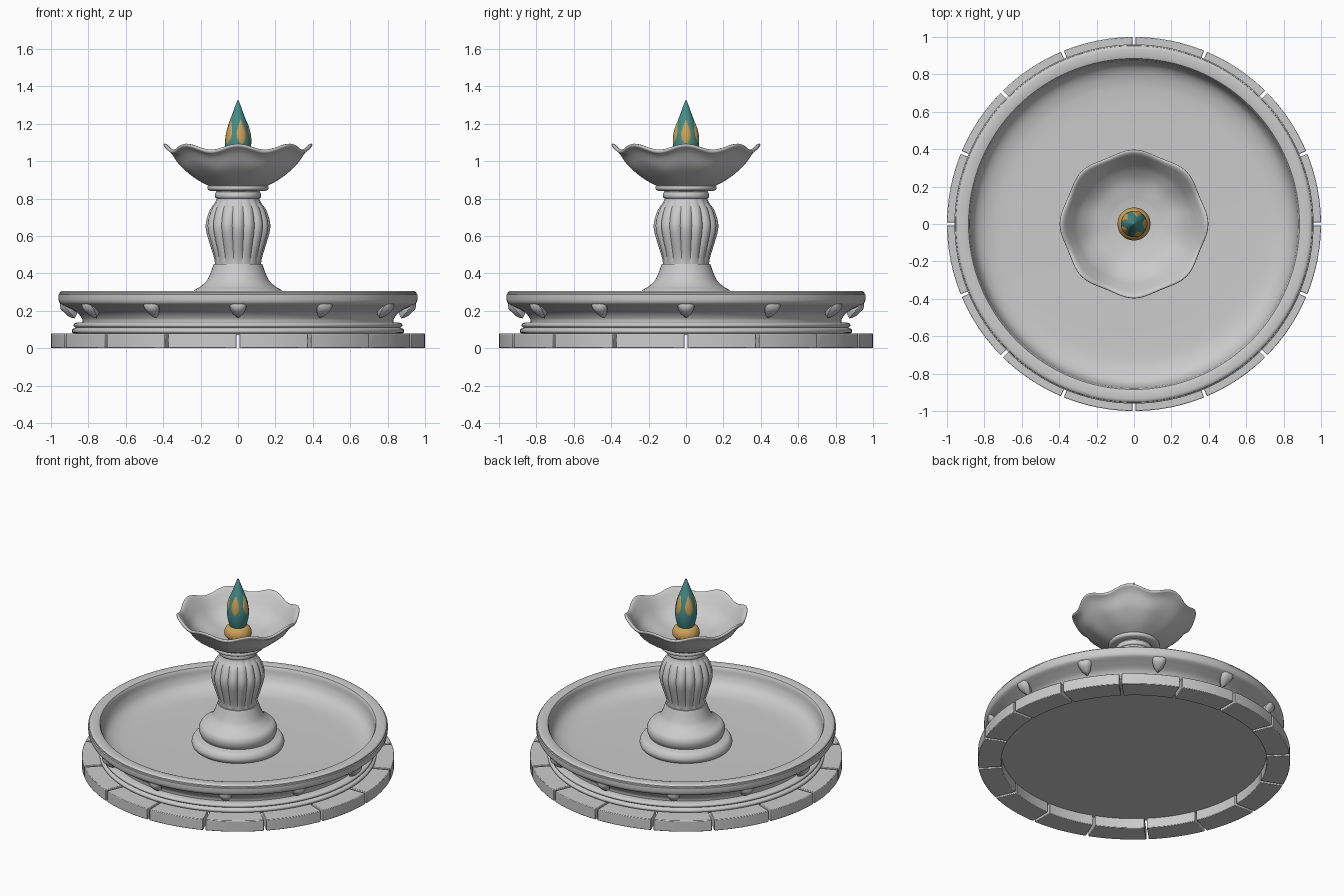
import bpy, bmesh
from math import sin, cos, pi, tau, radians
from mathutils import Vector

if "Cube" in bpy.data.objects:
    bpy.data.objects.remove(bpy.data.objects["Cube"])


def material(name, color):
    m = bpy.data.materials.new(name)
    m.diffuse_color = color
    m.use_nodes = True
    m.node_tree.nodes["Principled BSDF"].inputs["Base Color"].default_value = m.diffuse_color
    return m


TEAL = material("teal", (0.06, 0.27, 0.25, 1))
GOLD = material("gold", (0.60, 0.36, 0.10, 1))


def finish(name, bm, mat=None, angle=35):
    bmesh.ops.remove_doubles(bm, verts=bm.verts, dist=1e-5)
    bmesh.ops.recalc_face_normals(bm, faces=bm.faces)
    me = bpy.data.meshes.new(name)
    bm.to_mesh(me)
    bm.free()
    ob = bpy.data.objects.new(name, me)
    bpy.context.collection.objects.link(ob)
    if mat:
        me.materials.append(mat)
    bpy.ops.object.select_all(action='DESELECT')
    ob.select_set(True)
    bpy.context.view_layer.objects.active = ob
    bpy.ops.object.shade_smooth_by_angle(angle=radians(angle))
    return ob


def curve(pts, n=5):
    """Catmull-Rom smoothing of a profile."""
    p = [Vector(q) for q in pts]
    p = [2 * p[0] - p[1]] + p + [2 * p[-1] - p[-2]]
    out = []
    for a, b, c, d in zip(p, p[1:], p[2:], p[3:]):
        for i in range(n):
            t = i / n
            out.append(0.5 * (2 * b + (c - a) * t + (2 * a - 5 * b + 4 * c - d) * t * t
                              + (3 * b - a - 3 * c + d) * t ** 3))
    return [(max(v.x, 0), v.y) for v in out] + [tuple(pts[-1])]


def lathe(name, profile, seg=96, mat=None, shape=lambda r, z, a: (r, z)):
    bm = bmesh.new()
    rings = []
    for r, z in profile:
        ring = []
        for i in range(seg):
            a = tau * i / seg
            rr, zz = shape(r, z, a)
            ring.append(bm.verts.new((rr * cos(a), rr * sin(a), zz)))
        rings.append(ring)
    for lo, hi in zip(rings, rings[1:]):
        for i in range(seg):
            j = (i + 1) % seg
            bm.faces.new((lo[i], lo[j], hi[j], hi[i]))
    bmesh.ops.dissolve_degenerate(bm, dist=1e-6, edges=bm.edges)
    return finish(name, bm, mat)


# Ring of paving stones with narrow gaps
def paving_stone(k, n=16, r0=0.85, r1=1.0, h=0.078, gap=0.008, steps=6):
    bm = bmesh.new()
    cols = []
    for i in range(steps + 1):
        col = []
        for r, z in ((r0, 0), (r1, 0), (r1, h), (r0, h)):
            g = gap / r
            a = tau * k / n + g + (tau / n - 2 * g) * i / steps
            col.append(bm.verts.new((r * cos(a), r * sin(a), z)))
        cols.append(col)
    for a, b in zip(cols, cols[1:]):
        for i in range(4):
            j = (i + 1) % 4
            bm.faces.new((a[i], a[j], b[j], b[i]))
    bm.faces.new(cols[0])
    bm.faces.new(cols[-1])
    ob = finish(f"paving_stone_{k}", bm)
    bev = ob.modifiers.new("bevel", 'BEVEL')
    bev.width, bev.segments, bev.limit_method = 0.004, 2, 'ANGLE'


for k in range(16):
    paving_stone(k)

# Large basin: stepped foot, flared wall, rolled rim, shallow floor
foot = [(0, 0.07), (0.875, 0.07)] + curve([(0.875, 0.078), (0.887, 0.085), (0.887, 0.1),
                                         (0.872, 0.108)], 3)
foot += curve([(0.868, 0.11), (0.878, 0.118), (0.877, 0.13), (0.865, 0.136)], 3)
wall = curve([(0.83, 0.138), (0.835, 0.16), (0.86, 0.19), (0.905, 0.215), (0.945, 0.235),
              (0.957, 0.25), (0.96, 0.27), (0.96, 0.287)])
rim = [(0.954, 0.29), (0.953, 0.298), (0.946, 0.305), (0.935, 0.307), (0.9, 0.307), (0.885, 0.302)]
inside = curve([(0.878, 0.29), (0.868, 0.24), (0.84, 0.195), (0.78, 0.165), (0.68, 0.152), (0.4, 0.147)])
lathe("basin", foot + wall + rim + inside + [(0, 0.147)], 128)


# Shield studs around the basin wall
def shield_stud(k):
    bm = bmesh.new()
    axis_top, axis_low = Vector((0.952, 0, 0.238)), Vector((0.872, 0, 0.16))
    half = [(0, 0.03), (0.35, 0), (0.75, 0.03), (1, 0.13), (0.93, 0.38), (0.6, 0.72), (0, 1)]
    outline = half + [(-u, v) for u, v in half[-2:0:-1]]

    def point(u, v, scale, out):
        v = 0.4 + (v - 0.4) * scale
        p = axis_top.lerp(axis_low, v)
        return p + Vector((out * 0.7 - 0.008 * (u * scale) ** 2, u * 0.045 * scale, -out * 0.7))

    loops = [[bm.verts.new(point(u, v, s, o)) for u, v in outline]
             for s, o in ((0.85, -0.03), (1, 0), (0.8, 0.011), (0.4, 0.019))]
    n = len(outline)
    for lo, hi in zip(loops, loops[1:]):
        for i in range(n):
            bm.faces.new((lo[i], lo[(i + 1) % n], hi[(i + 1) % n], hi[i]))
    bm.faces.new(loops[0])
    bm.faces.new(loops[-1])
    ob = finish(f"shield_stud_{k}", bm, angle=40)
    ob.rotation_euler.z = tau * k / 12


for k in range(12):
    shield_stud(k)

# Pedestal foot: torus and ogee
foot = curve([(0.27, 0.14), (0.292, 0.16), (0.296, 0.185), (0.28, 0.212), (0.25, 0.222)])
ogee = curve([(0.235, 0.225), (0.247, 0.25), (0.249, 0.28), (0.235, 0.308), (0.2, 0.33),
              (0.168, 0.36), (0.148, 0.4), (0.13, 0.45)])
lathe("pedestal_foot", [(0, 0.14)] + foot + ogee + [(0, 0.45)])


# Fluted baluster
def flutes(r, z, a):
    fade = max(0, sin(pi * min(max((z - 0.45) / 0.35, 0), 1))) ** 0.6
    return r * (1 - 0.09 * fade * (1 - abs(cos(8 * a)) ** 0.8)), z


lathe("fluted_column", curve([(0.122, 0.445), (0.13, 0.49), (0.152, 0.56), (0.171, 0.63),
                              (0.17, 0.68), (0.15, 0.74), (0.122, 0.78), (0.112, 0.805)]), 128, shape=flutes)

# Collar below the upper bowl
collar = curve([(0.11, 0.8), (0.122, 0.806), (0.123, 0.825), (0.116, 0.836)], 3)
collar += curve([(0.118, 0.84), (0.15, 0.842), (0.163, 0.852), (0.16, 0.868), (0.14, 0.872)], 3)
lathe("collar", [(0, 0.8)] + collar + [(0, 0.872)], 64)


# Upper bowl with an eight-lobed wavy rim
def lobes(r, z, a):
    w = (max(r - 0.12, 0) / 0.27) ** 2 * cos(8 * a)
    return r * (1 + 0.022 * w), z + 0.017 * w


outer = curve([(0.13, 0.862), (0.165, 0.872), (0.235, 0.91), (0.305, 0.967), (0.35, 1.028),
               (0.372, 1.05), (0.387, 1.062), (0.388, 1.074), (0.378, 1.077), (0.362, 1.065),
               (0.335, 1.03), (0.29, 0.975), (0.22, 0.928), (0.12, 0.903)])
lathe("upper_bowl", [(0, 0.862)] + outer + [(0, 0.9)], 128, shape=lobes)

# Gold cushion and teal flame-shaped finial
lathe("finial_cushion", curve([(0, 0.895), (0.05, 0.9), (0.082, 0.925), (0.088, 0.95), (0.078, 0.978),
                               (0.055, 0.995), (0, 1.0)]), 48, GOLD)
drop = curve([(0, 0.975), (0.045, 0.985), (0.063, 1.03), (0.07, 1.08), (0.067, 1.13), (0.053, 1.19),
              (0.033, 1.245), (0.013, 1.3), (0, 1.33)])
lathe("finial_drop", drop, 48, TEAL)


# Gold leaf inlays following the drop surface
def radius_at(z):
    for (r0, z0), (r1, z1) in zip(drop, drop[1:]):
        if z0 <= z <= z1:
            return r0 + (r1 - r0) * (z - z0) / (z1 - z0)
    return 0


def leaf(k):
    bm = bmesh.new()
    rows = []
    for i in range(13):
        t = i / 12
        z = 1.09 + 0.135 * t
        width = 0.42 * sin(pi * t ** 0.8) + 0.005
        row = []
        for j in range(-4, 5):
            a = tau * k / 5 + width * j / 4
            r = radius_at(z) + 0.004 * (1 - (j / 4) ** 4) * sin(pi * t) + 0.0005
            row.append(bm.verts.new((r * cos(a), r * sin(a), z)))
        rows.append(row)
    for lo, hi in zip(rows, rows[1:]):
        for j in range(8):
            bm.faces.new((lo[j], lo[j + 1], hi[j + 1], hi[j]))
    finish(f"finial_leaf_{k}", bm, GOLD)


for k in range(5):
    leaf(k)
